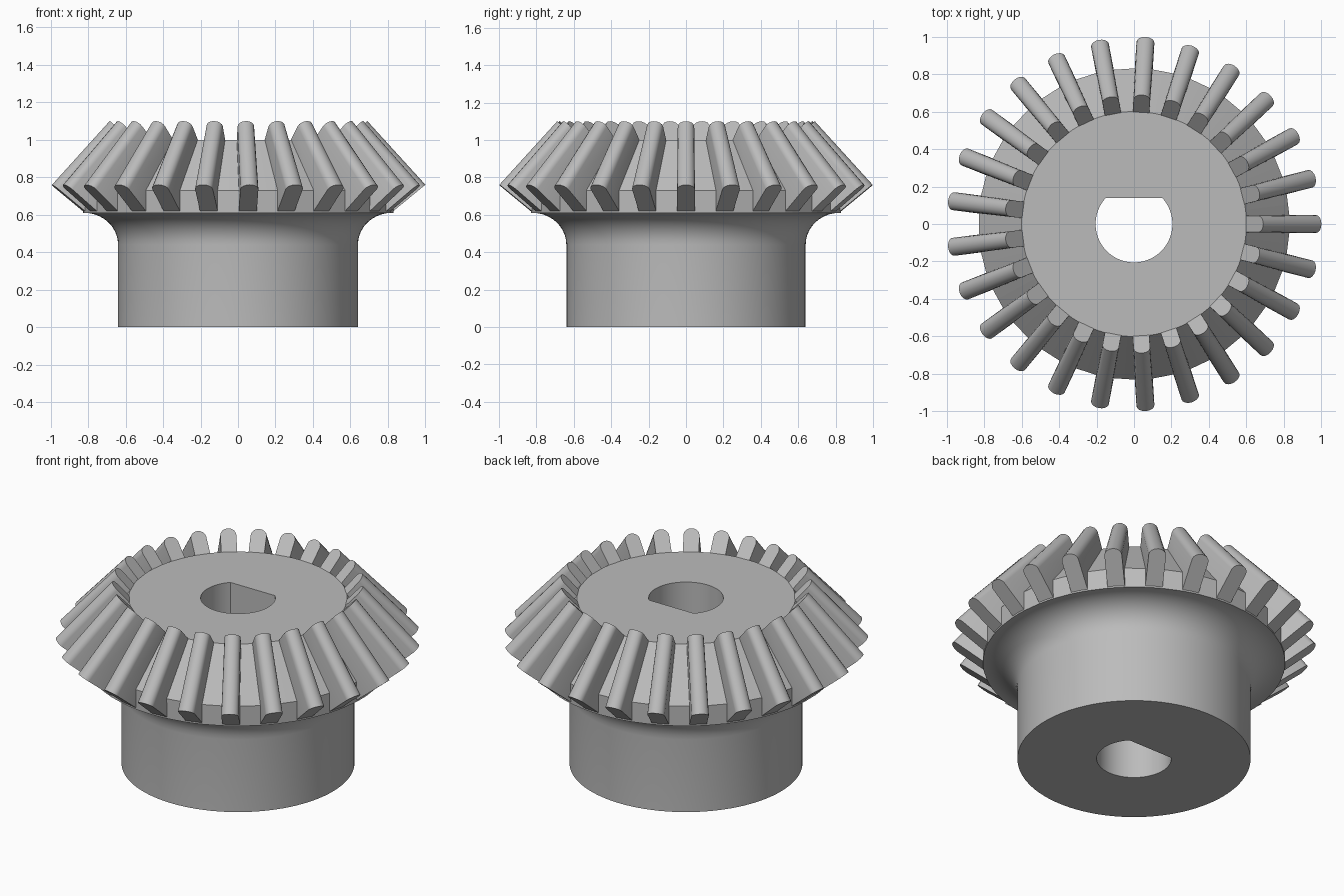
import bpy, bmesh, math
from math import sin, cos, pi

cube = bpy.data.objects.get("Cube")
if cube:
    bpy.data.objects.remove(cube, do_unlink=True)

TEETH = 25
SEGS = TEETH * 4
BORE, FLAT_Y = 0.205, 0.14

steel = bpy.data.materials.new("grey_steel")
steel.use_nodes = True
GREY = (0.5, 0.5, 0.5, 1)
steel.diffuse_color = GREY
steel.node_tree.nodes["Principled BSDF"].inputs["Base Color"].default_value = GREY


def finish(name, bm):
    bmesh.ops.recalc_face_normals(bm, faces=bm.faces)
    mesh = bpy.data.meshes.new(name)
    bm.to_mesh(mesh)
    bm.free()
    mesh.materials.append(steel)
    obj = bpy.data.objects.new(name, mesh)
    bpy.context.collection.objects.link(obj)
    bpy.ops.object.select_all(action='DESELECT')
    obj.select_set(True)
    bpy.context.view_layer.objects.active = obj
    bpy.ops.object.shade_smooth_by_angle(angle=math.radians(28))
    return obj


# Gear body: hub, fillet, rim, cone and D-shaped bore as one closed revolve
fillet = [(0.82 - 0.18 * cos(a), 0.44 + 0.17 * sin(a))
          for a in (i * pi / 20 for i in range(11))]
profile = [(BORE, 0), (0.64, 0)] + fillet + [(0.83, 0.61), (0.83, 0.73), (0.6, 1.0), (BORE, 1.0)]

bm = bmesh.new()
rings = []
for r, z in profile:
    ring = []
    for i in range(SEGS):
        a = 2 * pi * i / SEGS
        # flat panels between the teeth on the rim and cone
        rr = r * cos(2 * pi / SEGS) if r == 0.83 and i % 4 == 2 else r
        y = rr * sin(a)
        if r == BORE:
            y = min(y, FLAT_Y)
        ring.append(bm.verts.new((rr * cos(a), y, z)))
    rings.append(ring)
for k, ring in enumerate(rings):
    above = rings[(k + 1) % len(rings)]
    for i in range(SEGS):
        j = (i + 1) % SEGS
        bm.faces.new((ring[i], ring[j], above[j], above[i]))
body = finish("gear_body", bm)
for face in body.data.polygons:
    c = face.center
    if c.z > 0.62 and math.hypot(c.x, c.y) > 0.62:
        face.use_smooth = False


# Teeth: round-topped bars lofted from the outer end to the inner end
def end_section(bm, root, tip, half, angle):
    dr, dz = tip[0] - root[0], tip[1] - root[1]
    length = math.hypot(dr, dz)
    points = [(-half, 0)]
    for i in range(9):
        t = pi * (1 - i / 8)
        points.append((half * cos(t), length - 0.038 * (1 - sin(t))))
    points.append((half, 0))
    verts = []
    for w, h in points:
        r, z = root[0] + dr * h / length, root[1] + dz * h / length
        verts.append(bm.verts.new((r * cos(angle) - w * sin(angle),
                                   r * sin(angle) + w * cos(angle), z)))
    return verts


bm = bmesh.new()
for n in range(TEETH):
    angle = 2 * pi * n / TEETH
    outer = end_section(bm, (0.82, 0.612), (1.0, 0.76), 0.048, angle)
    inner = end_section(bm, (0.594, 0.997), (0.69, 1.10), 0.044, angle)
    bm.faces.new(outer)
    bm.faces.new(inner)
    for i in range(len(outer)):
        j = (i + 1) % len(outer)
        bm.faces.new((outer[i], outer[j], inner[j], inner[i]))
finish("gear_teeth", bm)
